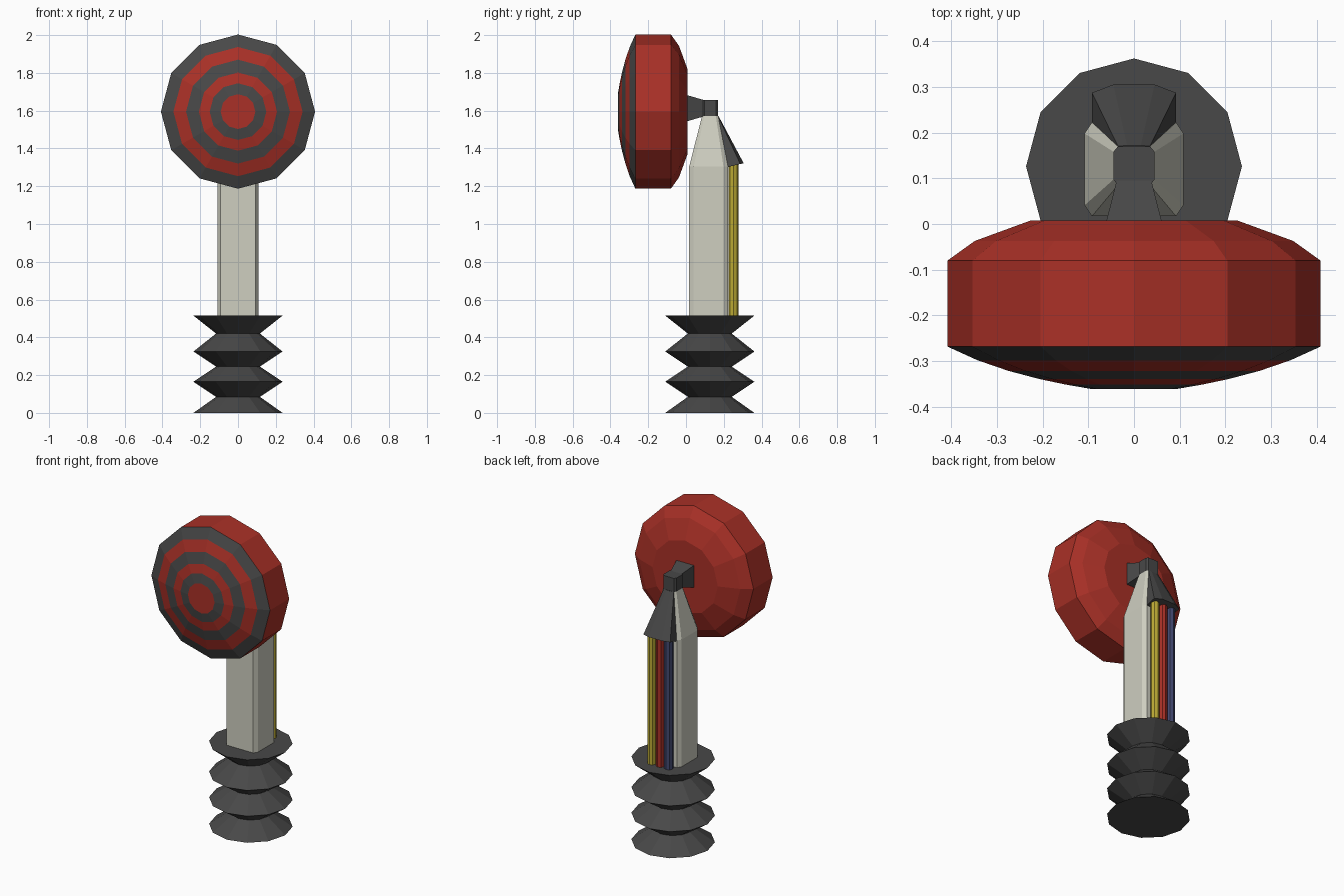
import bpy, bmesh, math
from mathutils import Vector

if "Cube" in bpy.data.objects:
    bpy.data.objects.remove(bpy.data.objects["Cube"])


def mat(name, rgb):
    m = bpy.data.materials.new(name)
    m.diffuse_color = (*rgb, 1)
    m.use_nodes = True
    m.node_tree.nodes["Principled BSDF"].inputs["Base Color"].default_value = m.diffuse_color
    return m


GREY = mat("dark grey", (0.065, 0.065, 0.065))
RED = mat("red", (0.40, 0.030, 0.020))
CREAM = mat("cream", (0.62, 0.62, 0.53))
YELLOW = mat("yellow", (0.50, 0.40, 0.035))
BLUE = mat("blue", (0.055, 0.065, 0.16))


def loft(name, rings, mats, rule=None):
    """Skin closed rings of points, cap both ends; rule(face centre) picks the material."""
    bm = bmesh.new()
    loops = [[bm.verts.new(p) for p in r] for r in rings]
    n = len(loops[0])
    for a, b in zip(loops, loops[1:]):
        for i in range(n):
            j = (i + 1) % n
            bm.faces.new((a[i], a[j], b[j], b[i]))
    bm.faces.new(loops[0])
    bm.faces.new(loops[-1])
    bmesh.ops.remove_doubles(bm, verts=bm.verts, dist=1e-5)
    bmesh.ops.recalc_face_normals(bm, faces=bm.faces)
    if rule:
        for f in bm.faces:
            f.material_index = rule(f.calc_center_median())
    me = bpy.data.meshes.new(name)
    bm.to_mesh(me)
    bm.free()
    for m in mats:
        me.materials.append(m)
    ob = bpy.data.objects.new(name, me)
    bpy.context.collection.objects.link(ob)
    return ob


def circle(r, n):
    return [(r * math.cos(2 * math.pi * i / n), r * math.sin(2 * math.pi * i / n)) for i in range(n)]


def chamfered(x, y0, y1, cx, cy, z):
    """Rectangle with cut corners, eight points at height z."""
    return [(x - cx, y0, z), (x, y0 + cy, z), (x, y1 - cy, z), (x - cx, y1, z),
            (cx - x, y1, z), (-x, y1 - cy, z), (-x, y0 + cy, z), (cx - x, y0, z)]


CY = 0.126   # post axis
HZ = 1.595   # target centre height

# bellows base
levels = [0, 0.085, 0.165, 0.245, 0.325, 0.42, 0.515]
loft("bellows_base", [[(x, y + CY, z) for x, y in circle(0.116 if k % 2 else 0.236, 12)]
                      for k, z in enumerate(levels)], [GREY])

# post with tapered top
loft("post", [chamfered(0.108, 0.017, 0.222, 0.016, 0.024, 0.50),
              chamfered(0.108, 0.017, 0.222, 0.016, 0.024, 1.305),
              chamfered(0.045, 0.085, 0.170, 0.010, 0.012, 1.572)], [CREAM])

# joint block on the post and flared arm to the target
loft("joint_block", [chamfered(0.045, 0.085, 0.170, 0.010, 0.012, z) for z in (1.57, 1.656)], [GREY])
loft("target_arm", [[(sx * w, y, HZ + 0.018 + sz * h) for sx, sz in ((-1, -1), (1, -1), (1, 1), (-1, 1))]
                    for y, w, h in ((0.0, 0.062, 0.071), (0.095, 0.038, 0.043))], [GREY])

# cable hood behind the taper
loft("cable_hood", [[(0.092, 0.215, 1.300), (0.092, 0.287, 1.318), (0.045, 0.305, 1.322),
                     (-0.045, 0.305, 1.322), (-0.092, 0.287, 1.318), (-0.092, 0.215, 1.300)],
                    [(0.035, 0.160, 1.572), (0.035, 0.170, 1.572), (0.015, 0.172, 1.572),
                     (-0.015, 0.172, 1.572), (-0.035, 0.170, 1.572), (-0.035, 0.160, 1.572)]], [GREY])

# three cables
for name, x, m in (("yellow", 0.058, YELLOW), ("red", 0, RED), ("blue", -0.058, BLUE)):
    loft(name + "_cable", [[(x + a, 0.252 + b, z) for a, b in circle(0.026, 8)] for z in (0.51, 1.315)], [m])

# round target: back dome, rim, then front dome with alternating rings
profile = [(0.225, 0.008), (0.348, -0.037), (0.408, -0.080), (0.408, -0.268), (0.342, -0.298),
           (0.275, -0.321), (0.207, -0.339), (0.150, -0.351), (0.092, -0.361)]
ring_edges = [0.092, 0.150, 0.207, 0.275, 0.342]


def ring_colour(c):
    if c.y > -0.27:
        return 0
    r = math.hypot(c.x, c.z - HZ) / math.cos(math.pi / 12)
    return sum(r > e for e in ring_edges) % 2


loft("target", [[(x, y, HZ + z) for x, z in circle(r, 12)] for r, y in profile], [RED, GREY], ring_colour)
